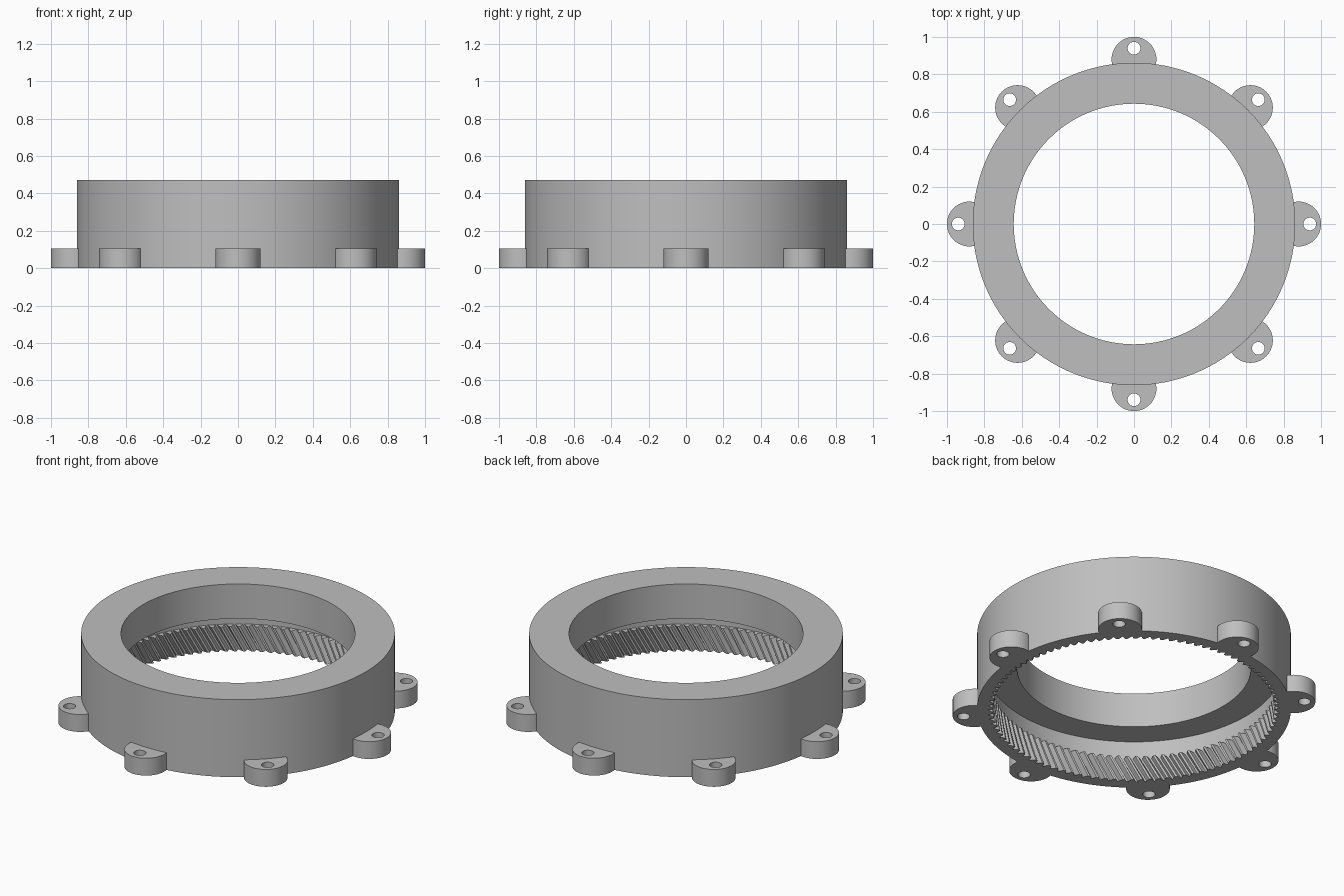
import bpy, bmesh, math
from mathutils import Matrix, Vector

cube = bpy.data.objects.get("Cube")
if cube:
    bpy.data.objects.remove(cube)

grey = bpy.data.materials.new("plain grey")
grey.use_nodes = True
GREY = (0.52, 0.52, 0.52, 1)
grey.diffuse_color = GREY
grey.node_tree.nodes["Principled BSDF"].inputs["Base Color"].default_value = GREY

HEIGHT, OUTER, BORE = 0.47, 0.862, 0.643
SHELF_Z, RECESS = 0.26, 0.81
TEETH, TIP, ROOT, GEAR_Z, TWIST = 100, 0.775, 0.808, 0.15, 0.1
LUG_Z = 0.105


def finish(bm, name):
    bmesh.ops.recalc_face_normals(bm, faces=bm.faces)
    mesh = bpy.data.meshes.new(name)
    bm.to_mesh(mesh)
    bm.free()
    mesh.materials.append(grey)
    obj = bpy.data.objects.new(name, mesh)
    bpy.context.collection.objects.link(obj)
    bpy.ops.object.select_all(action='DESELECT')
    obj.select_set(True)
    bpy.context.view_layer.objects.active = obj
    bpy.ops.object.shade_smooth_by_angle(angle=math.radians(30))
    return obj


def bridge_closed(bm, rings):
    """Join equal rings of points into a closed tube-like solid."""
    loops = [[bm.verts.new(p) for p in ring] for ring in rings]
    for a, b in zip(loops, loops[1:] + loops[:1]):
        for i in range(len(a)):
            bm.faces.new((a[i - 1], a[i], b[i], b[i - 1]))


# Housing: stepped ring whose lower inside carries slanted gear teeth
def circle(r, z):
    return tooth_ring(r, r, z, 0)


def tooth_ring(tip, root, z, twist):
    points = []
    for t in range(TEETH):
        for share, r in ((0, root), (0.22, root), (0.48, tip), (0.74, tip)):
            a = (t + share) * math.tau / TEETH + twist
            points.append((r * math.cos(a), r * math.sin(a), z))
    return points


STEPS = 4
rings = [circle(OUTER, 0), circle(OUTER, HEIGHT), circle(BORE, HEIGHT),
         circle(BORE, SHELF_Z), circle(RECESS, SHELF_Z), circle(RECESS, GEAR_Z)]
for s in range(STEPS, -1, -1):
    f = s / STEPS
    rings.append(tooth_ring(TIP, ROOT, GEAR_Z * f, TWIST * (f - 1)))
# turn the upper rings so they line up with the top of the teeth
bm = bmesh.new()
bridge_closed(bm, rings)
finish(bm, "geared_housing")

# Mounting lugs: rounded ears with a bolt hole, cut to the housing wall
LUG_C, LUG_R, HOLE_C, HOLE_R, SIDES = 0.88, 0.12, 0.94, 0.034, 64


def lug_rings():
    outline, hole = [], []
    for i in range(SIDES):
        a = math.tau * i / SIDES
        p = Vector((LUG_C + LUG_R * math.cos(a), LUG_R * math.sin(a)))
        if p.length < OUTER - 0.005:
            p = p.normalized() * (OUTER - 0.005)
        d = (p - Vector((HOLE_C, 0))).normalized() * HOLE_R
        outline.append(p)
        hole.append(Vector((HOLE_C, 0)) + d)
    layers = ((outline, 0), (outline, LUG_Z), (hole, LUG_Z), (hole, 0))
    return [[(p.x, p.y, z) for p in ring] for ring, z in layers]


for n in range(8):
    bm = bmesh.new()
    bridge_closed(bm, lug_rings())
    bmesh.ops.rotate(bm, verts=bm.verts, cent=(0, 0, 0),
                     matrix=Matrix.Rotation(n * math.tau / 8, 3, 'Z'))
    finish(bm, f"mounting_lug_{n + 1}")
